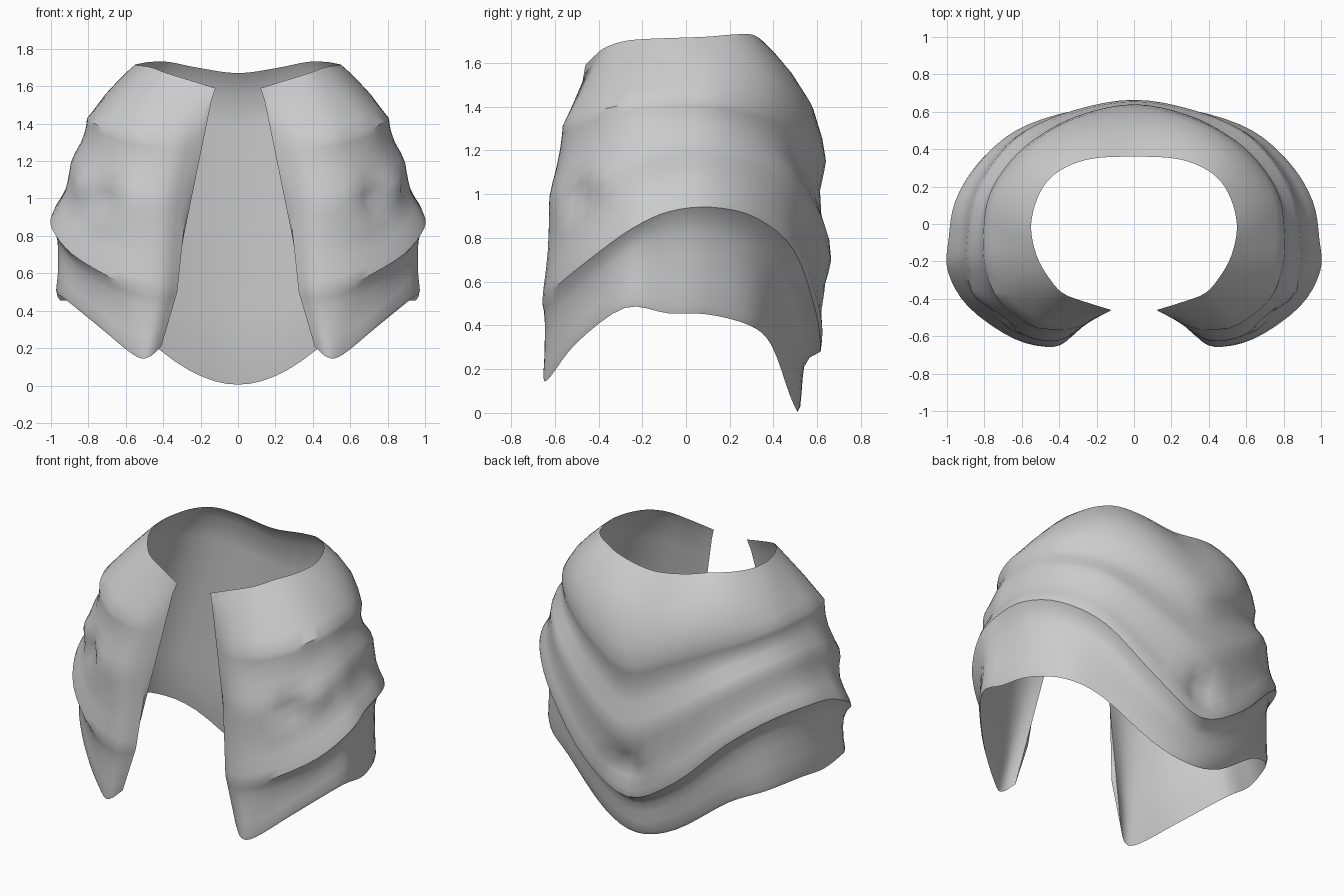
import bpy, bmesh, math
from mathutils import Vector

if "Cube" in bpy.data.objects:
    bpy.data.objects.remove(bpy.data.objects["Cube"])

# Key outlines of the right half, from front opening round to centre back (x, y, z)
HEM = [(.41, -.61, .21), (.48, -.65, .15), (.56, -.62, .165), (.75, -.5, .32), (.95, -.28, .48), (.95, -.08, .455),
       (.9, .1, .45), (.78, .29, .4), (.58, .39, .31), (.26, .475, .08), (0, .51, .005)]
RIDGE = [(.325, -.595, .5), (.43, -.655, .5), (.64, -.61, .56), (.88, -.44, .7), (.99, -.25, .84), (.985, -.08, .92),
         (.95, .12, .94), (.83, .32, .89), (.63, .49, .74), (.33, .59, .45), (0, .61, .28)]
MID = [(.275, -.55, .97), (.4, -.62, .98), (.58, -.595, 1.0), (.77, -.45, 1.06), (.88, -.25, 1.15), (.885, -.07, 1.2),
       (.85, .14, 1.2), (.74, .34, 1.15), (.57, .5, 1.05), (.3, .61, .85), (0, .66, .7)]
SHOULDER = [(.215, -.51, 1.3), (.35, -.56, 1.3), (.55, -.53, 1.33), (.72, -.4, 1.38), (.79, -.23, 1.42), (.8, -.05, 1.43),
            (.77, .15, 1.42), (.66, .33, 1.38), (.5, .47, 1.33), (.28, .58, 1.25), (0, .635, 1.15)]
RIM = [(.12, -.46, 1.59), (.25, -.42, 1.63), (.38, -.37, 1.67), (.46, -.28, 1.7), (.52, -.17, 1.71), (.55, -.03, 1.715),
       (.53, .1, 1.72), (.47, .22, 1.73), (.37, .3, 1.73), (.22, .35, 1.7), (0, .36, 1.67)]
SUB = 4


def smooth_row(half):
    """Mirror a half outline and resample it with a Catmull-Rom curve."""
    p = [Vector(c) for c in half]
    p += [Vector((-c.x, c.y, c.z)) for c in reversed(p[:-1])]
    out = []
    for i in range(len(p) - 1):
        a, b, c, d = p[max(i - 1, 0)], p[i], p[i + 1], p[min(i + 2, len(p) - 1)]
        for k in range(SUB):
            t = k / SUB
            out.append(.5 * (2 * b + (c - a) * t + (2 * a - 5 * b + 4 * c - d) * t * t
                             + (3 * b - a - 3 * c + d) * t ** 3))
    return out + [p[-1]]


KEYS = [smooth_row(k) for k in (HEM, RIDGE, MID, SHOULDER, RIM)]
N = len(KEYS[0])


def blend(low, high, t, push, back_push=0.0):
    """Row between two outlines, pushed outward, with extra push at the back."""
    row = [a.lerp(b, t) for a, b in zip(low, high)]
    out = []
    for i, p in enumerate(row):
        d = row[min(i + 1, N - 1)] - row[max(i - 1, 0)]
        n = Vector((d.y, -d.x, 0)).normalized()
        edge = min(1, min(i, N - 1 - i) / (3 * SUB))  # folds fade towards the opening
        back = max(0, min(1, (p.y + .1) / .6))
        out.append(p + n * (push * edge + back_push * back))
    return out


# Outer cloth rows: hem, overhanging fold, soft folds, shoulder, neck rim
OUTER = [(0, 0, 0, 0), (0, .08, .004, 0), (0, .3, -.012, 0), (0, .55, -.022, -.01), (0, .75, -.025, -.02),
         (0, .9, -.015, -.02), (1, 0, .006, 0), (1, .12, .004, .008), (1, .3, -.01, .01), (1, .5, -.018, .012),
         (1, .7, -.012, .01), (1, .86, -.004, .004), (2, 0, .004, 0), (2, .2, .002, -.002), (2, .45, -.01, -.02),
         (2, .7, -.01, -.02), (2, .88, -.002, -.006), (3, 0, .005, 0), (3, .2, .008, .035), (3, .45, .012, .06),
         (3, .7, .008, .055), (3, .88, .004, .03), (3, 1, 0, 0)]
# Local puckers: centre, radius, outward amount (mirrored in x)
PUCKERS = [((.74, -.52, 1.0), .07, -.05), ((.85, -.38, 1.07), .07, .03), ((.68, -.55, .88), .06, .015),
           ((.5, -.54, 1.35), .07, .015), ((0, .64, .47), .09, -.07), ((.13, .63, .53), .05, .02)]


def pucker(p):
    q = p.copy()
    for c, r, amt in PUCKERS:
        d = (Vector((abs(p.x), p.y, p.z)) - Vector(c)).length
        q += Vector((p.x, p.y, 0)).normalized() * amt * math.exp(-(d / r) ** 2)
    return q


bm = bmesh.new()
rows = [[bm.verts.new(pucker(p)) for p in blend(KEYS[s], KEYS[s + 1], t, a, b)] for s, t, a, b in OUTER]
# Lining: folds under the neck rim to a crease, then falls straight to the hem
crease = blend(KEYS[4], KEYS[3], .23, -.008, .03)
for k in range(9):
    t = k / 9
    bulge = .03 * math.sin(math.pi * t)
    rows.append([bm.verts.new(p) for p in blend(crease, KEYS[0], t, bulge - .02 * t, -bulge)])
R = len(rows)
for j in range(R):                                    # cloth and lining form one closed loop
    a, b = rows[j], rows[(j + 1) % R]
    for i in range(N - 1):
        bm.faces.new((a[i], a[i + 1], b[i + 1], b[i]))
# Front opening edges: zip outer cloth to lining
top = len(OUTER) - 1
for col in (0, N - 1):
    o, l = 0, R
    while o < top or l > top:
        tri = [rows[o][col], rows[l % R][col]]
        if o < top and (l == top or rows[o + 1][col].co.z <= rows[l - 1][col].co.z):
            o += 1
            tri.append(rows[o][col])
        else:
            l -= 1
            tri.append(rows[l][col])
        if len(set(tri)) == 3:
            bm.faces.new(tri)
bmesh.ops.recalc_face_normals(bm, faces=bm.faces)

mesh = bpy.data.meshes.new("open_vest")
bm.to_mesh(mesh)
bm.free()
vest = bpy.data.objects.new("open_vest", mesh)
bpy.context.collection.objects.link(vest)
grey = bpy.data.materials.new("plain_grey")
grey.diffuse_color = (.6, .6, .6, 1)
grey.use_nodes = True
grey.node_tree.nodes["Principled BSDF"].inputs["Base Color"].default_value = grey.diffuse_color
mesh.materials.append(grey)
bpy.context.view_layer.objects.active = vest
vest.select_set(True)
bpy.ops.object.shade_smooth_by_angle(angle=math.radians(36))
